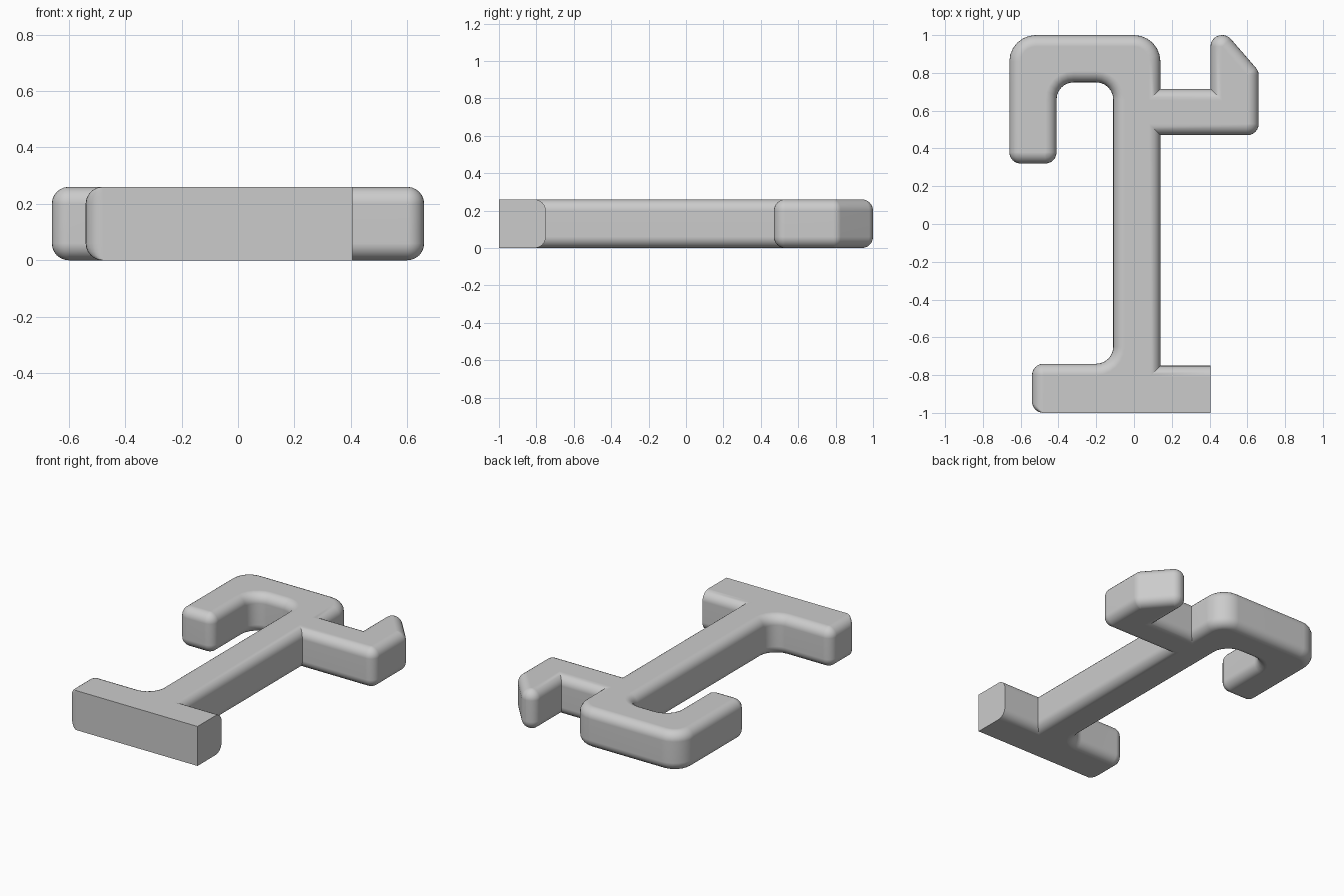
import bpy, bmesh, math
from mathutils import Vector

cube = bpy.data.objects.get("Cube")
if cube:
    bpy.data.objects.remove(cube, do_unlink=True)

HEIGHT = 0.26
EDGE = 0.06      # rounding of the long edges
ARC = 6          # segments per rounding

# Outline, counter-clockwise: x, y, corner radius, sharp flag for the side that follows
outline = [
    (-0.54, -1.0, EDGE, True),       # foot, flat front
    (0.405, -1.0, 0, True),          # foot, flat left end
    (0.405, -0.75, 0, False),
    (0.14, -0.75, 0, False),         # stem
    (0.14, 0.47, 0, False),
    (0.66, 0.47, EDGE, False),       # side arm and slanted prong
    (0.66, 0.81, EDGE, False),
    (0.495, 1.0, EDGE, False),
    (0.405, 1.0, EDGE, False),
    (0.405, 0.715, 0, False),
    (0.14, 0.715, 0, False),
    (0.14, 1.0, 0.14, False),        # hook
    (-0.66, 1.0, 0.14, False),
    (-0.66, 0.32, EDGE, False),
    (-0.41, 0.32, EDGE, False),
    (-0.41, 0.75, 0.09, False),
    (-0.11, 0.75, 0.09, False),
    (-0.11, -0.74, 0.09, False),     # fillet back to the foot
    (-0.54, -0.74, EDGE, False),
]


def meet(p, n1, n2, d1, d2):
    """Corner p after its two sides move inward by d1 and d2."""
    det = n1.x * n2.y - n1.y * n2.x
    return p + Vector((-d1 * n2.y + d2 * n1.y, -d2 * n1.x + d1 * n2.x)) / det


def ring(inset):
    """Filleted outline, moved inward on all sides that are not sharp."""
    points = []
    count = len(outline)
    for i, (x, y, radius, sharp) in enumerate(outline):
        before, after = outline[i - 1], outline[(i + 1) % count]
        p = Vector((x, y))
        u = (p - Vector(before[:2])).normalized()
        v = (Vector(after[:2]) - p).normalized()
        n1, n2 = Vector((u.y, -u.x)), Vector((v.y, -v.x))
        d1 = 0 if before[3] else inset
        d2 = 0 if sharp else inset
        if radius == 0:
            points.append(meet(p, n1, n2, d1, d2))
            continue
        side = 1 if u.cross(v) > 0 else -1
        r = max(radius - side * inset, 0)
        centre = meet(p, n1, n2, d1 + side * r, d2 + side * r)
        points += [centre + side * r * n1.slerp(n2, k / ARC) for k in range(ARC + 1)]
    return points


# Rings from the underside up to the top
levels = []
for k in range(ARC + 1):
    a = math.pi / 2 * k / ARC
    levels.append((EDGE * (1 - math.sin(a)), EDGE * (1 - math.cos(a))))
levels += [(inset, HEIGHT - z) for inset, z in reversed(levels)]

bm = bmesh.new()
rings = [[bm.verts.new((p.x, p.y, z)) for p in ring(inset)] for inset, z in levels]
for low, high in zip(rings, rings[1:]):
    for i in range(len(low)):
        j = (i + 1) % len(low)
        bm.faces.new((low[i], low[j], high[j], high[i]))
bm.faces.new(rings[0][::-1])
bm.faces.new(rings[-1])
bmesh.ops.remove_doubles(bm, verts=bm.verts, dist=0.0002)
bmesh.ops.recalc_face_normals(bm, faces=bm.faces)

mesh = bpy.data.meshes.new("hook_bracket")
bm.to_mesh(mesh)
bm.free()
bracket = bpy.data.objects.new("hook_bracket", mesh)
bpy.context.collection.objects.link(bracket)

# Plain grey
grey = bpy.data.materials.new("grey")
grey.use_nodes = True
grey.diffuse_color = (0.6, 0.6, 0.6, 1)
grey.node_tree.nodes["Principled BSDF"].inputs["Base Color"].default_value = (0.6, 0.6, 0.6, 1)
mesh.materials.append(grey)

# Smooth roundings, crisp flat ends
bpy.ops.object.select_all(action="DESELECT")
bracket.select_set(True)
bpy.context.view_layer.objects.active = bracket
bpy.ops.object.shade_smooth_by_angle(angle=math.radians(30))
weighted = bracket.modifiers.new("weighted_normals", "WEIGHTED_NORMAL")
weighted.keep_sharp = True
